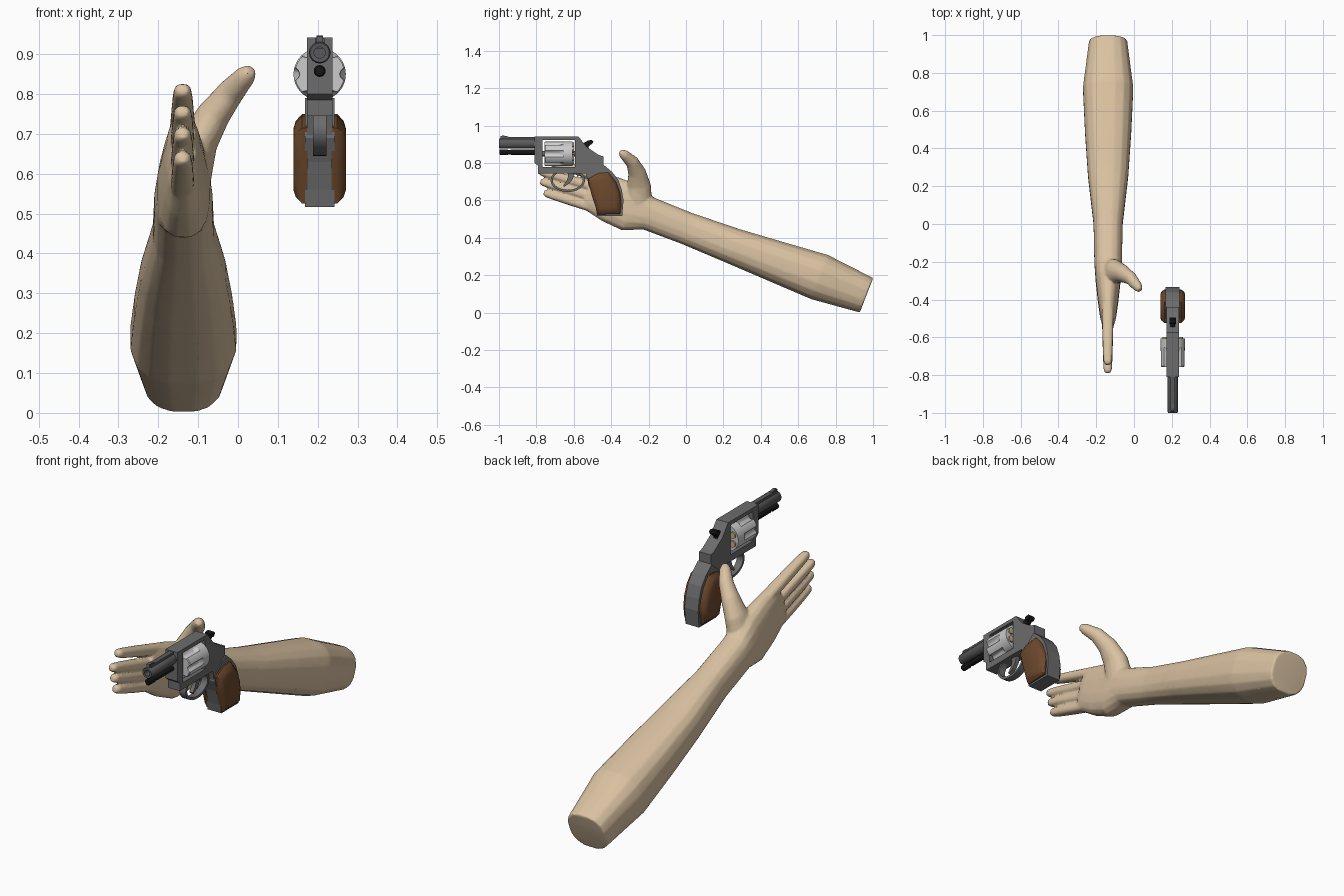
import bpy, bmesh
from math import sin, cos, pi, radians, copysign
from mathutils import Vector

if "Cube" in bpy.data.objects:
    bpy.data.objects.remove(bpy.data.objects["Cube"])

GX = 0.205  # centre plane of the revolver


def material(name, r, g, b):
    m = bpy.data.materials.new(name)
    m.diffuse_color = (r, g, b, 1)
    m.use_nodes = True
    m.node_tree.nodes["Principled BSDF"].inputs["Base Color"].default_value = m.diffuse_color
    return m


SKIN = material("skin", 0.70, 0.54, 0.36)
METAL = material("gunmetal", 0.15, 0.15, 0.155)
DARK = material("dark_steel", 0.10, 0.10, 0.105)
SILVER = material("silver", 0.60, 0.60, 0.60)
WOOD = material("walnut", 0.15, 0.065, 0.025)
BLACK = material("black", 0.008, 0.008, 0.008)
BRASS = material("brass", 0.55, 0.42, 0.20)


def loft(name, parts, mat, smooth=None, loop=False):
    """Skin each list of rings into a closed shell, all in one object."""
    bm = bmesh.new()
    for rings in parts:
        vs = [[bm.verts.new(p) for p in ring] for ring in rings]
        n = len(vs[0])
        pairs = list(zip(vs, vs[1:])) + ([(vs[-1], vs[0])] if loop else [])
        for a, b in pairs:
            for i in range(n):
                j = (i + 1) % n
                bm.faces.new((a[i], a[j], b[j], b[i]))
        if not loop:
            bm.faces.new(vs[0])
            bm.faces.new(vs[-1])
    bmesh.ops.recalc_face_normals(bm, faces=bm.faces[:])
    me = bpy.data.meshes.new(name)
    bm.to_mesh(me)
    bm.free()
    me.materials.append(mat)
    o = bpy.data.objects.new(name, me)
    bpy.context.collection.objects.link(o)
    if smooth:
        shade(o, smooth)
    return o


def activate(o):
    bpy.ops.object.select_all(action='DESELECT')
    o.select_set(True)
    bpy.context.view_layer.objects.active = o


def shade(o, angle):
    activate(o)
    bpy.ops.object.shade_smooth_by_angle(angle=radians(angle))


def apply_mod(o, kind, **props):
    activate(o)
    m = o.modifiers.new(kind.lower(), kind)
    for k, v in props.items():
        setattr(m, k, v)
    bpy.ops.object.modifier_apply(modifier=m.name)


def tube(path, n=16, power=0.8):
    """Rounded sections (x, y, z, half width, half height) square to the path."""
    pts = [Vector(p[:3]) for p in path]
    rings = []
    for i, p in enumerate(path):
        t = (pts[min(i + 1, len(pts) - 1)] - pts[max(i - 1, 0)]).normalized()
        side = Vector((1, 0, 0))
        side = (side - t * t.dot(side)).normalized()
        up = t.cross(side)
        ring = []
        for k in range(n):
            c, s = cos(2 * pi * (k + 0.5) / n), sin(2 * pi * (k + 0.5) / n)
            ring.append(pts[i] + side * p[3] * copysign(abs(c) ** power, c)
                        + up * p[4] * copysign(abs(s) ** power, s))
        rings.append(ring)
    return rings


def prism(name, outline, half, mat, x=GX):
    """Side outline (y, z) extruded across x."""
    return loft(name, [[[(x + s * half, y, z) for y, z in outline] for s in (-1, 1)]], mat)


def disc_rings(profile, z, x=GX, n=32):
    """Turned shape along y from (radius, y) pairs."""
    return [[(x + r * cos(2 * pi * k / n), y, z + r * sin(2 * pi * k / n))
             for k in range(n)] for r, y in profile]


# ---- forearm, palm, fingers and thumb, fused into one skin ----
AX = -0.137
arm = tube([(AX, 0.965, 0.093, 0.102, 0.100), (AX, 0.715, 0.190, 0.135, 0.128),
            (AX, 0.485, 0.272, 0.124, 0.113), (AX, 0.255, 0.355, 0.108, 0.098),
            (AX, 0.0, 0.452, 0.078, 0.088), (AX, -0.20, 0.530, 0.074, 0.091),
            (AX, -0.295, 0.560, 0.067, 0.130), (AX, -0.40, 0.605, 0.055, 0.126),
            (AX, -0.485, 0.645, 0.043, 0.112), (AX, -0.525, 0.660, 0.032, 0.100)])
hand_parts = [arm]
for y0, z0, y1, z1 in ((-0.43, 0.715, -0.745, 0.812), (-0.45, 0.660, -0.788, 0.757),
                       (-0.46, 0.605, -0.778, 0.702), (-0.47, 0.553, -0.760, 0.642)):
    hand_parts.append(tube([(-0.139, y0 + (y1 - y0) * f, z0 + (z1 - z0) * f, hx, hz)
                            for f, hx, hz in ((0, 0.032, 0.026), (0.5, 0.028, 0.025),
                                              (0.8, 0.025, 0.023), (0.95, 0.022, 0.020),
                                              (1.0, 0.014, 0.013))]))
hand_parts.append(tube([(-0.128, -0.255, 0.58, 0.060, 0.075), (-0.100, -0.252, 0.68, 0.050, 0.065),
                        (-0.060, -0.262, 0.75, 0.042, 0.048), (-0.017, -0.288, 0.806, 0.034, 0.036),
                        (0.020, -0.333, 0.847, 0.026, 0.026), (0.032, -0.350, 0.860, 0.015, 0.015)],
                       power=1.0))
hand = loft("arm_and_hand", hand_parts, SKIN)
apply_mod(hand, 'REMESH', mode='VOXEL', voxel_size=0.006)
apply_mod(hand, 'SMOOTH', factor=0.5, iterations=4)
apply_mod(hand, 'DECIMATE', ratio=0.15)
shade(hand, 50)

# ---- frame with the cylinder window cut through ----
frame = prism("frame", [(-0.81, 0.942), (-0.575, 0.942), (-0.53, 0.885), (-0.465, 0.842),
                        (-0.44, 0.835), (-0.44, 0.79), (-0.395, 0.75), (-0.43, 0.68),
                        (-0.52, 0.68), (-0.535, 0.745), (-0.79, 0.745), (-0.79, 0.785),
                        (-0.81, 0.80)], 0.032, METAL)
cutter = prism("window_cutter", [(-0.766, 0.778), (-0.594, 0.778), (-0.594, 0.924),
                                 (-0.766, 0.924)], 0.1, METAL)
cutter.hide_render = True
apply_mod(frame, 'BOOLEAN', operation='DIFFERENCE', solver='EXACT', object=cutter)
bpy.data.objects.remove(cutter)

# ---- grip: metal core with a chamfered wooden panel each side ----
prism("grip_core", [(-0.44, 0.79), (-0.395, 0.752), (-0.362, 0.71), (-0.343, 0.655),
                    (-0.334, 0.60), (-0.341, 0.517), (-0.475, 0.517), (-0.482, 0.56),
                    (-0.50, 0.63), (-0.525, 0.69), (-0.52, 0.72)], 0.037, METAL)
panel = [(-0.525, 0.715), (-0.47, 0.745), (-0.415, 0.75), (-0.375, 0.70), (-0.352, 0.64),
         (-0.346, 0.585), (-0.352, 0.528), (-0.472, 0.525), (-0.485, 0.57), (-0.505, 0.63)]
cy, cz = -0.43, 0.635
for label, s in (("right", 1), ("left", -1)):
    rings = [[(GX + s * x, cy + (y - cy) * f, cz + (z - cz) * f) for y, z in panel]
             for x, f in ((0.030, 1.0), (0.044, 1.0), (0.060, 0.85), (0.066, 0.68))]
    loft("grip_panel_" + label, [rings], WOOD, 35)

# ---- barrel with bore, rib, front sight and ejector rod ----
loft("barrel", [disc_rings([(0.014, -0.93), (0.014, -0.999), (0.024, -1.0),
                            (0.027, -0.995), (0.027, -0.80)], 0.904)], DARK, 35)
prism("barrel_rib", [(-0.985, 0.915), (-0.80, 0.915), (-0.80, 0.940), (-0.985, 0.940)], 0.012, DARK)
prism("front_sight", [(-0.997, 0.92), (-0.945, 0.92), (-0.95, 0.942), (-0.975, 0.947),
                      (-0.99, 0.945)], 0.008, DARK)
loft("ejector_rod", [disc_rings([(0.011, -0.998), (0.015, -0.994), (0.015, -0.955),
                                 (0.012, -0.95), (0.012, -0.94), (0.014, -0.935),
                                 (0.014, -0.80)], 0.858, n=16)], BLACK, 35)

# ---- fluted cylinder, axle and cartridge rims ----
CZ, SEG = 0.850, 72
rings = []
for y, rad, depth in ((-0.756, 0.062, 0.012), (-0.752, 0.0655, 0.014), (-0.675, 0.0655, 0.014),
                      (-0.655, 0.0655, 0.0), (-0.606, 0.0655, 0.0)):
    ring = []
    for k in range(SEG):
        a = 2 * pi * k / SEG
        r = rad - depth * max(0.0, cos(6 * a)) ** 0.6
        ring.append((GX + r * cos(a), y, CZ + r * sin(a)))
    rings.append(ring)
loft("cylinder", [rings], SILVER, 30)
loft("cylinder_axle", [disc_rings([(0.014, -0.78), (0.014, -0.58)], CZ, n=16)], METAL, 35)
loft("cartridge_rims", [disc_rings([(0.016, -0.61), (0.016, -0.598)], CZ + 0.043 * sin(a),
                                   GX + 0.043 * cos(a), 16)
                        for a in [pi / 6 + k * pi / 3 for k in range(6)]], BRASS, 35)

# ---- trigger guard, trigger and hammer ----
guard = []
for k in range(32):
    c, s = cos(2 * pi * k / 32), sin(2 * pi * k / 32)
    guard.append([(GX + x, -0.632 + (0.092 - d) * c, 0.708 + (0.063 - d) * s)
                  for x, d in ((-0.017, 0), (0.017, 0), (0.017, 0.012), (-0.017, 0.012))])
loft("trigger_guard", [guard], METAL, 35, loop=True)
prism("trigger", [(-0.635, 0.755), (-0.595, 0.755), (-0.605, 0.715), (-0.625, 0.69),
                  (-0.652, 0.672), (-0.657, 0.680), (-0.638, 0.705), (-0.63, 0.73)], 0.010, METAL)
prism("hammer", [(-0.56, 0.86), (-0.51, 0.85), (-0.522, 0.885), (-0.505, 0.903),
                 (-0.525, 0.918), (-0.545, 0.908), (-0.553, 0.89)], 0.011, BLACK)
prism("hammer_spur", [(-0.53, 0.905), (-0.505, 0.900), (-0.495, 0.913), (-0.503, 0.924),
                      (-0.525, 0.920)], 0.017, BLACK)
